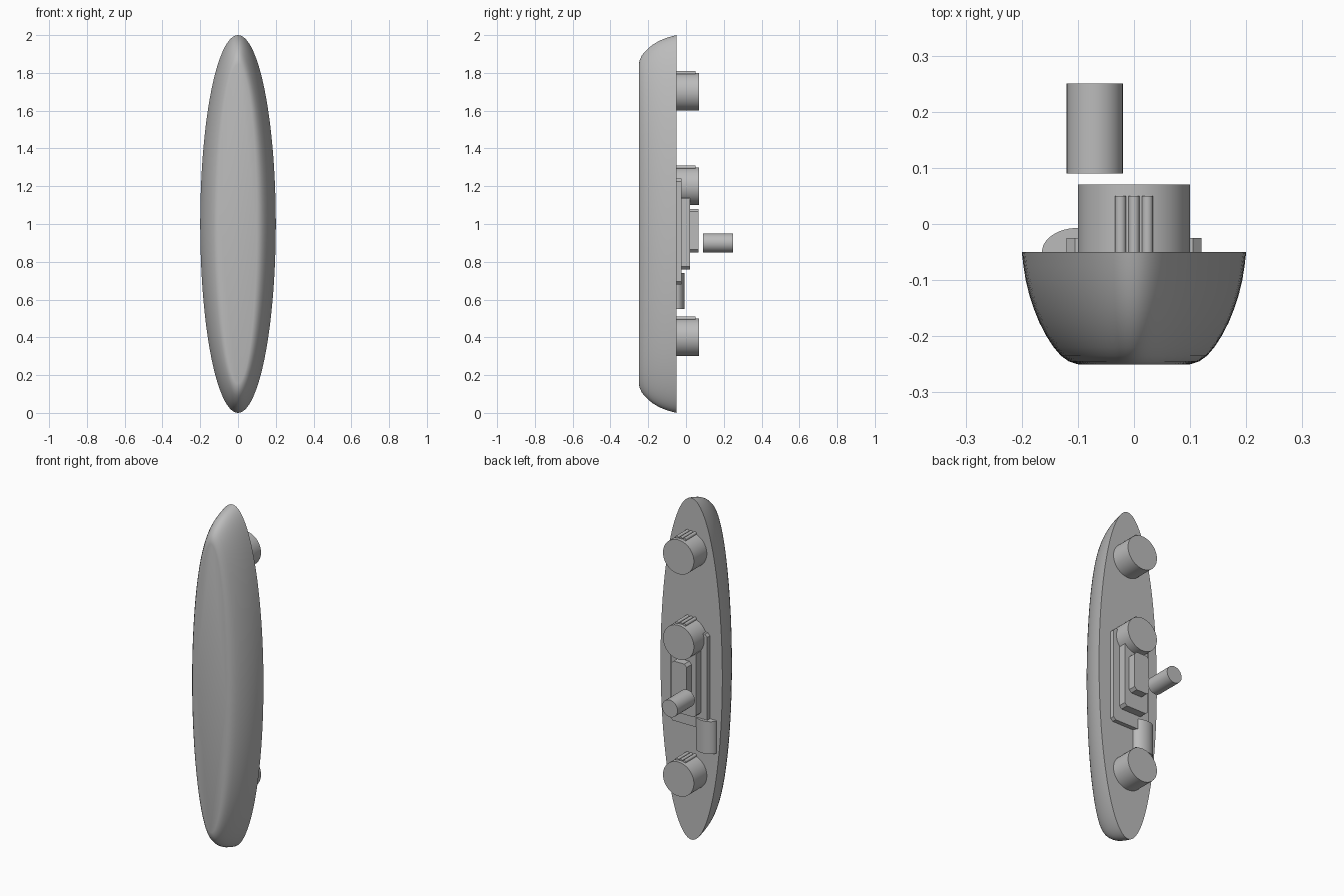
import bpy, bmesh, math

cube = bpy.data.objects.get("Cube")
if cube:
    bpy.data.objects.remove(cube, do_unlink=True)

grey = bpy.data.materials.new("plain grey")
grey.use_nodes = True
grey.diffuse_color = (0.5, 0.5, 0.5, 1)
grey.node_tree.nodes["Principled BSDF"].inputs["Base Color"].default_value = (0.5, 0.5, 0.5, 1)


def loft(name, rings):
    """Skin a stack of closed rings and cap both ends."""
    bm = bmesh.new()
    loops = [[bm.verts.new(p) for p in ring] for ring in rings]
    for a, b in zip(loops, loops[1:]):
        for i in range(len(a)):
            j = (i + 1) % len(a)
            bm.faces.new((a[i], a[j], b[j], b[i]))
    bm.faces.new(loops[0])
    bm.faces.new(loops[-1])
    bmesh.ops.recalc_face_normals(bm, faces=bm.faces)
    mesh = bpy.data.meshes.new(name)
    bm.to_mesh(mesh)
    bm.free()
    mesh.materials.append(grey)
    obj = bpy.data.objects.new(name, mesh)
    bpy.context.collection.objects.link(obj)
    bpy.ops.object.select_all(action="DESELECT")
    obj.select_set(True)
    bpy.context.view_layer.objects.active = obj
    bpy.ops.object.shade_smooth_by_angle(angle=math.radians(30))
    return obj


def ellipse(x, z, rx, rz, n=48, turn=2 * math.pi):
    steps = n if turn > 6 else n + 1
    return [(x + rx * math.cos(turn * i / n), z + rz * math.sin(turn * i / n)) for i in range(steps)]


def extrude(name, outline, y0, y1):
    return loft(name, [[(x, y, z) for x, z in outline] for y in (y0, y1)])


def plate(name, half, z0, z1, y0, y1, c=0.015):
    """Rectangular plate with chamfered corners."""
    outline = [(half - c, z0), (half, z0 + c), (half, z1 - c), (half - c, z1),
               (c - half, z1), (-half, z1 - c), (-half, z0 + c), (c - half, z0)]
    return extrude(name, outline, y0, y1)


# Rounded elliptical shell: y, half width, half height
section = [(-0.05, 0.2, 1.0), (-0.075, 0.197, 0.994), (-0.1, 0.193, 0.986),
           (-0.125, 0.187, 0.977), (-0.15, 0.179, 0.965), (-0.175, 0.169, 0.95),
           (-0.2, 0.156, 0.93), (-0.22, 0.143, 0.91), (-0.235, 0.13, 0.89),
           (-0.245, 0.116, 0.868), (-0.25, 0.1, 0.845)]
loft("shell", [[(x, y, z) for x, z in ellipse(0, 1, rx, rz, 128)] for y, rx, rz in section])

# Round pegs, each with three small ribs on top
for label, z in (("upper", 1.7), ("middle", 1.2), ("lower", 0.4)):
    extrude(label + "_peg", ellipse(0, z, 0.1, 0.1), -0.05, 0.07)
    for i in (-1, 0, 1):
        extrude(f"{label}_peg_rib_{i + 2}", ellipse(i * 0.024, z + 0.1, 0.01, 0.01, 16), -0.05, 0.05)

# Stepped plates
plate("base_plate", 0.12, 0.68, 1.24, -0.05, -0.025)
plate("middle_plate", 0.08, 0.76, 1.15, -0.025, 0.02)
plate("top_plate", 0.05, 0.85, 1.08, 0.02, 0.065)

# Detached rod
extrude("rod", ellipse(-0.07, 0.9, 0.05, 0.05), 0.09, 0.25)

# Half-round block running upwards
arc = ellipse(-0.1, -0.05, 0.064, 0.043, 24, math.pi)
loft("half_round_block", [[(x, y, z) for x, y in arc] for z in (0.55, 0.74)])
